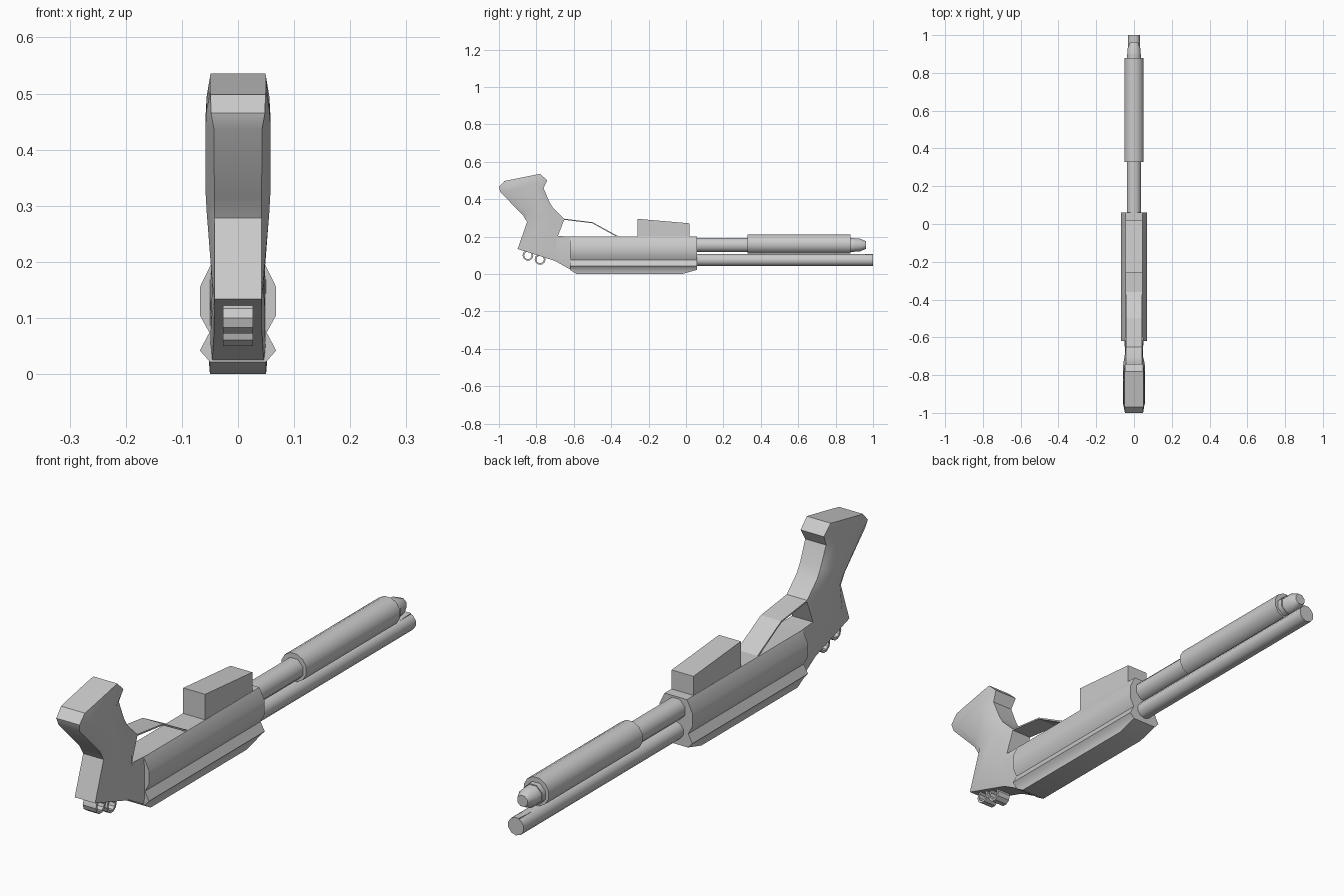
import bpy, bmesh, math

if "Cube" in bpy.data.objects:
    bpy.data.objects.remove(bpy.data.objects["Cube"])


def make(name, rings, closed=False, smooth=35):
    """Skin a list of equal-length point rings; closed joins last ring to first."""
    bm = bmesh.new()
    vs = [[bm.verts.new(p) for p in ring] for ring in rings]
    n = len(vs[0])
    for i in range(len(vs) if closed else len(vs) - 1):
        a, b = vs[i], vs[(i + 1) % len(vs)]
        for k in range(n):
            bm.faces.new((a[k], a[(k + 1) % n], b[(k + 1) % n], b[k]))
    if not closed:
        bm.faces.new(vs[0])
        bm.faces.new(vs[-1])
    bmesh.ops.recalc_face_normals(bm, faces=bm.faces)
    me = bpy.data.meshes.new(name)
    bm.to_mesh(me)
    bm.free()
    ob = bpy.data.objects.new(name, me)
    bpy.context.collection.objects.link(ob)
    if smooth:
        bpy.ops.object.select_all(action='DESELECT')
        ob.select_set(True)
        bpy.context.view_layer.objects.active = ob
        bpy.ops.object.shade_smooth_by_angle(angle=math.radians(smooth))
    return ob


def tube(name, zc, sides, stations):
    """Round bar along y; stations are (y, radius)."""
    rings = []
    for y, r in stations:
        rings.append([(r * math.cos(a), y, zc + r * math.sin(a))
                      for a in (2 * math.pi * (k + .5) / sides for k in range(sides))])
    return make(name, rings, smooth=50)


def slab(name, profile, half):
    """Extrude a (y, z) side profile across x."""
    return make(name, [[(s * half, y, z) for y, z in profile] for s in (-1, 1)], smooth=0)


# Receiver: grooved section, chamfered underneath at both ends
half = [(.05, 0), (.052, .024), (.068, .042), (.051, .074), (.068, .105), (.068, .155), (.046, .2)]
section = half + [(-x, z) for x, z in reversed(half)]
make("receiver", [[(x, y, max(z, zb)) for x, z in section]
                  for y, zb in ((-.62, .022), (-.585, 0), (-.02, 0), (.06, .023))])

# Grip: chords from rear edge to front edge, with edge width and side width
chords = [
    (-.585, .005, -.6, .2, .047, .05),
    (-.70, .07, -.685, .203, .043, .048),
    (-.90, .134, -.65, .294, .042, .046),
    (-.85, .278, -.71, .352, .042, .056),
    (-.872, .315, -.73, .385, .042, .058),
    (-.992, .437, -.762, .46, .043, .058),
    (-1.0, .465, -.742, .50, .048, .056),
    (-.97, .498, -.78, .536, .049, .05),
]
grip = []
for y0, z0, y1, z1, we, ws in chords:
    side = [(w, y0 + (y1 - y0) * t, z0 + (z1 - z0) * t)
            for t, w in ((0, we), (.18, ws), (.82, ws), (1, we))]
    grip.append(side + [(-x, y, z) for x, y, z in reversed(side)])
make("grip", grip)

# Loading block and curved guard strip on top
slab("loading_block", [(-.258, .19), (-.258, .295), (.02, .271), (.02, .19)], .045)
slab("guard_strip", [(-.66, .297), (-.5, .277), (-.36, .201),
                     (-.37, .199), (-.502, .272), (-.66, .291)], .042)

# Barrel and the small ramp at its muzzle
tube("barrel", .075, 10, [(.04, .033), (1, .033)])
slab("front_sight", [(.83, .09), (.83, .099), (1, .108), (1, .09)], .012)

# Magazine tube, sliding fore-end and ribbed end cap
tube("magazine_tube", .155, 8, [(.04, .041), (.9, .041)])
tube("fore_end", .16, 12, [(.328, .053), (.88, .053)])
tube("magazine_cap", .155, 8, [(.86, .038), (.93, .037), (.962, .022)])

# Sling rings under the rear of the grip
for i, (yc, zc) in enumerate(((-.845, .1), (-.78, .078))):
    loops = []
    for k in range(10):
        c, s = math.cos(k * math.pi / 5), math.sin(k * math.pi / 5)
        loops.append([(x, yc + r * c, zc + r * s)
                      for x, r in ((-.027, .029), (.027, .029), (.027, .02), (-.027, .02))])
    make(f"sling_ring_{i + 1}", loops, closed=True)
